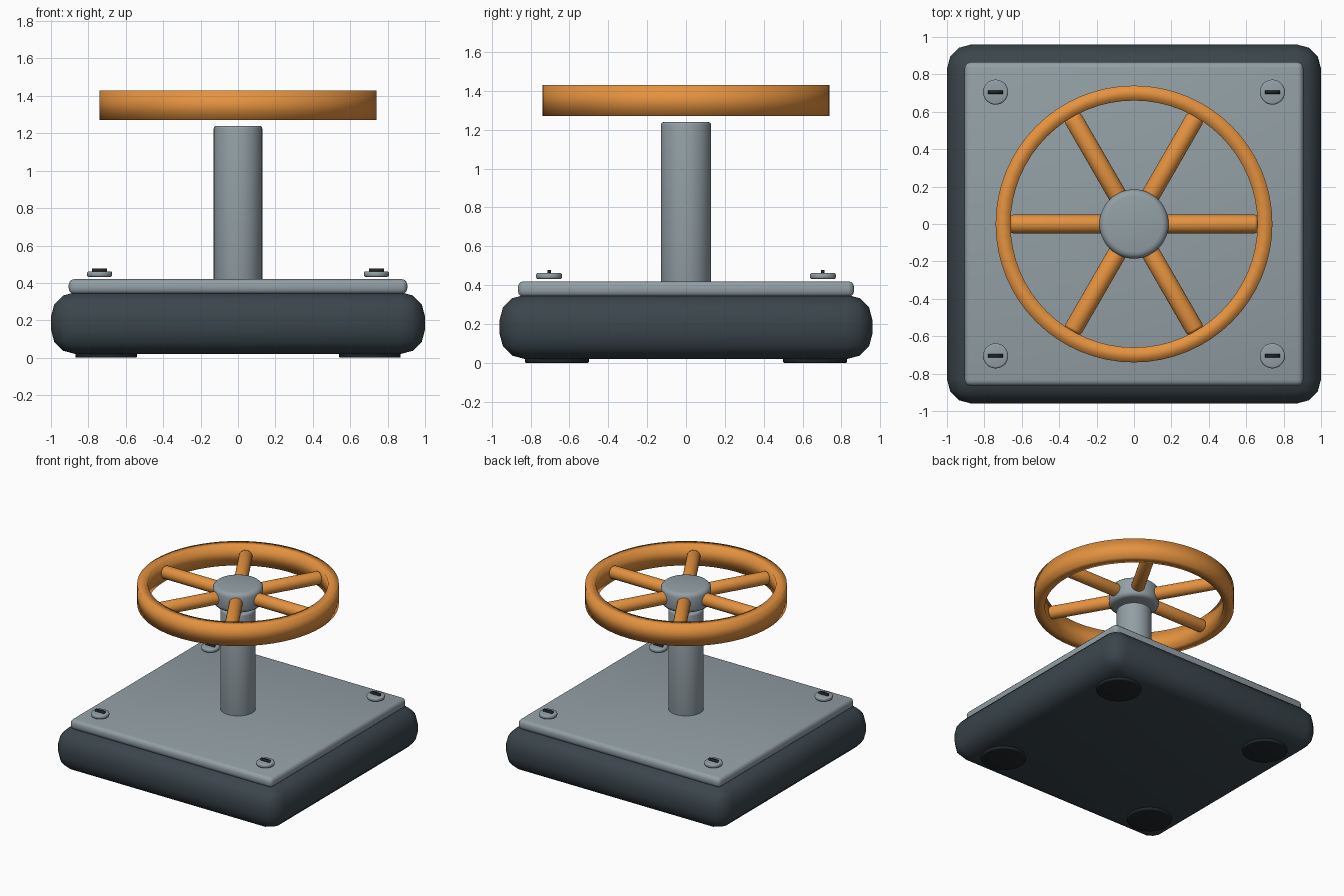
import bpy, bmesh
from math import pi, sin, cos, radians
from mathutils import Matrix

if "Cube" in bpy.data.objects:
    bpy.data.objects.remove(bpy.data.objects["Cube"])


def material(name, rgb):
    m = bpy.data.materials.new(name)
    m.diffuse_color = (*rgb, 1)
    m.use_nodes = True
    m.node_tree.nodes["Principled BSDF"].inputs["Base Color"].default_value = m.diffuse_color
    return m


STEEL = material("steel", (0.29, 0.35, 0.38))
DARK = material("dark_casing", (0.042, 0.06, 0.072))
RUBBER = material("rubber", (0.015, 0.019, 0.022))
ORANGE = material("orange_paint", (0.78, 0.29, 0.05))


def finish(bm, name, mat, bevel=0, segments=3):
    if bevel:
        edges = [e for e in bm.edges if e.calc_face_angle(0) > radians(40)]
        bmesh.ops.bevel(bm, geom=edges, offset=bevel, segments=segments,
                        profile=0.5, affect='EDGES', clamp_overlap=True)
    bmesh.ops.recalc_face_normals(bm, faces=bm.faces)
    for f in bm.faces:
        f.smooth = True
    mesh = bpy.data.meshes.new(name)
    bm.to_mesh(mesh)
    bm.free()
    mesh.materials.append(mat)
    ob = bpy.data.objects.new(name, mesh)
    bpy.context.collection.objects.link(ob)
    return ob


def box(name, x, y, z0, z1, sx, sy, mat, bevel=0, segments=3):
    bm = bmesh.new()
    m = Matrix.Translation((x, y, (z0 + z1) / 2)) @ Matrix.Diagonal((sx, sy, z1 - z0, 1))
    bmesh.ops.create_cube(bm, size=1, matrix=m)
    return finish(bm, name, mat, bevel, segments)


def cylinder(name, matrix, r, length, mat, bevel=0, sides=32):
    bm = bmesh.new()
    bmesh.ops.create_cone(bm, cap_ends=True, segments=sides, radius1=r, radius2=r,
                          depth=length, matrix=matrix)
    return finish(bm, name, mat, bevel)


def upright(name, x, y, z0, z1, r, mat, bevel=0, sides=32):
    return cylinder(name, Matrix.Translation((x, y, (z0 + z1) / 2)), r, z1 - z0, mat, bevel, sides)


# Base and cover plate
box("base", 0, 0, 0.02, 0.35, 2.0, 1.92, DARK, 0.13, 3)
box("cover_plate", 0, 0, 0.34, 0.42, 1.81, 1.73, STEEL, 0.03, 3)

# Feet and slotted corner screws
corners = [(sx, sy) for sx in (-1, 1) for sy in (-1, 1)]
for i, (sx, sy) in enumerate(corners, 1):
    upright(f"foot_{i}", sx * 0.705, sy * 0.665, 0, 0.06, 0.165, RUBBER, 0.008)
    x, y = sx * 0.74, sy * 0.705
    upright(f"screw_{i}", x, y, 0.432, 0.462, 0.067, STEEL, 0.01)
    box(f"screw_slot_{i}", x, y, 0.455, 0.477, 0.08, 0.018, RUBBER)

# Post and hub
upright("post", 0, 0, 0.40, 1.24, 0.13, STEEL, 0.015, 40)
upright("hub", 0, 0, 1.27, 1.43, 0.185, STEEL, 0.035, 48)

# Wheel rim: rectangular section swept around the axis
bm = bmesh.new()
N = 64
profile = [(0.66, 1.27), (0.74, 1.27), (0.74, 1.43), (0.66, 1.43)]
rings = [[bm.verts.new((r * cos(2 * pi * i / N), r * sin(2 * pi * i / N), z)) for r, z in profile]
         for i in range(N)]
for i in range(N):
    a, b = rings[i], rings[(i + 1) % N]
    for j in range(4):
        k = (j + 1) % 4
        bm.faces.new((a[j], b[j], b[k], a[k]))
finish(bm, "wheel_rim", ORANGE)

# Six spokes
for i in range(6):
    m = (Matrix.Translation((0, 0, 1.35)) @ Matrix.Rotation(i * pi / 3, 4, 'Z')
         @ Matrix.Translation((0.40, 0, 0)) @ Matrix.Rotation(pi / 2, 4, 'Y'))
    cylinder(f"spoke_{i + 1}", m, 0.05, 0.52, ORANGE, 0.015, 24)
